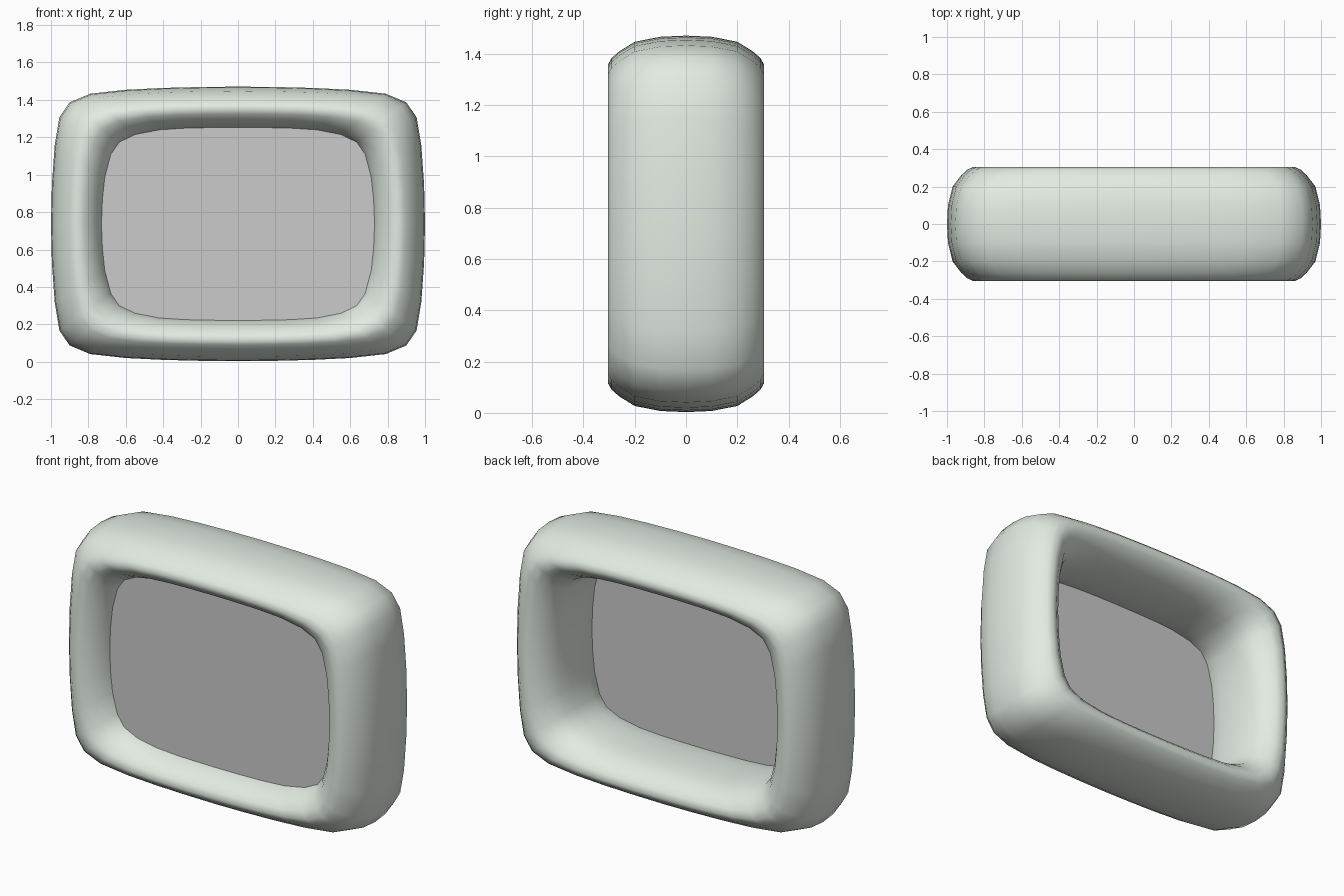
import bpy, bmesh

if "Cube" in bpy.data.objects:
    bpy.data.objects.remove(bpy.data.objects["Cube"])

CZ = 0.737          # height of the frame centre
SCREEN_Y = -0.16    # screen sits near the front

# quarter outlines (x, height from centre), top middle to right middle
OUTER = [(0, .734), (.2, .732), (.4, .727), (.6, .717), (.79, .696), (.9, .65),
         (.955, .57), (.98, .42), (.995, .21), (1, 0)]
INNER = [(0, .516), (.14, .515), (.28, .512), (.42, .503), (.55, .478), (.635, .437),
         (.68, .372), (.712, .25), (.725, .13), (.73, 0)]

# half cross-section: (y, blend from outer outline to inner outline)
HALF = [(0, 0), (.1, .02), (.2, .11), (.26, .28), (.29, .4), (.305, .52),
        (.29, .67), (.255, .82), (.21, .93), (.16, 1.0), (.08, 1.04), (0, 1.05)]


def full_loop(q):
    """Mirror a quarter outline into a closed loop."""
    right = q + [(x, -z) for x, z in q[-2::-1]]
    return right + [(-x, z) for x, z in right[-2:0:-1]]


def blend(t):
    return [(a[0] + (b[0] - a[0]) * t, a[1] + (b[1] - a[1]) * t)
            for a, b in zip(full_loop(OUTER), full_loop(INNER))]


def make_object(name, bm, color=None):
    bmesh.ops.recalc_face_normals(bm, faces=bm.faces)
    me = bpy.data.meshes.new(name)
    bm.to_mesh(me)
    bm.free()
    ob = bpy.data.objects.new(name, me)
    bpy.context.collection.objects.link(ob)
    if color:
        mat = bpy.data.materials.new(name + "_colour")
        mat.diffuse_color = color
        mat.use_nodes = True
        mat.node_tree.nodes["Principled BSDF"].inputs["Base Color"].default_value = mat.diffuse_color
        me.materials.append(mat)
    return ob


# rounded frame: closed tube around the opening
section = HALF + [(-y, t) for y, t in HALF[-2:0:-1]]
bm = bmesh.new()
rings = [[bm.verts.new((x, y, CZ + z)) for x, z in blend(t)] for y, t in section]
n = len(rings[0])
for i, a in enumerate(rings):
    b = rings[(i + 1) % len(rings)]
    for j in range(n):
        k = (j + 1) % n
        f = bm.faces.new((a[j], a[k], b[k], b[j]))
        f.smooth = True
make_object("frame", bm, (.76, .83, .76, 1))

# flat screen pane filling the opening
bm = bmesh.new()
bm.faces.new([bm.verts.new((x, SCREEN_Y, CZ + z)) for x, z in blend(.98)])
screen = make_object("screen", bm)
if screen.data.polygons[0].normal.y > 0:
    screen.data.flip_normals()
